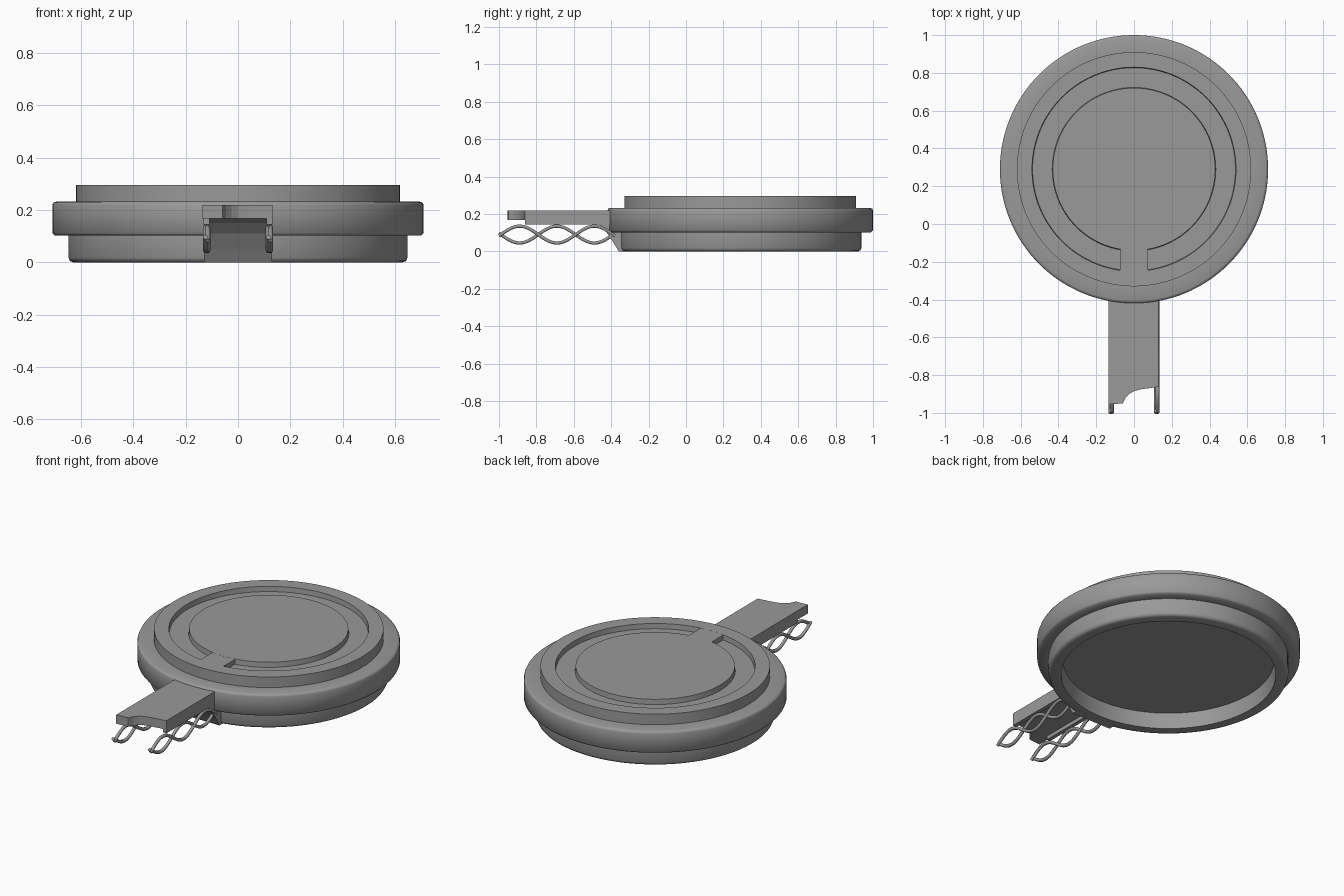
import bpy, bmesh, math
from mathutils import Matrix, Vector

cube = bpy.data.objects.get("Cube")
if cube:
    bpy.data.objects.remove(cube, do_unlink=True)

grey = bpy.data.materials.new("plain_grey")
grey.use_nodes = True
tone = (0.32, 0.32, 0.32, 1)
grey.diffuse_color = tone
grey.node_tree.nodes["Principled BSDF"].inputs["Base Color"].default_value = tone

CENTRE = Vector((0, 0.29, 0))


def finish(bm, name, smooth=False):
    bmesh.ops.recalc_face_normals(bm, faces=bm.faces)
    mesh = bpy.data.meshes.new(name)
    bm.to_mesh(mesh)
    bm.free()
    obj = bpy.data.objects.new(name, mesh)
    bpy.context.collection.objects.link(obj)
    mesh.materials.append(grey)
    if smooth:
        bpy.ops.object.select_all(action="DESELECT")
        obj.select_set(True)
        bpy.context.view_layer.objects.active = obj
        bpy.ops.object.shade_smooth_by_angle(angle=math.radians(50))
    return obj


def lathe(name, profile, steps=128):
    bm = bmesh.new()
    verts = [bm.verts.new(CENTRE + Vector((r, 0, z))) for r, z in profile]
    edges = [bm.edges.new(pair) for pair in zip(verts, verts[1:])]
    bmesh.ops.spin(bm, geom=verts + edges, cent=CENTRE, axis=(0, 0, 1),
                   angle=math.tau, steps=steps)
    bmesh.ops.remove_doubles(bm, verts=bm.verts, dist=0.0005)
    return finish(bm, name, True)


def prism(name, points, shift):
    bm = bmesh.new()
    face = bm.faces.new([bm.verts.new(p) for p in points])
    new = bmesh.ops.extrude_face_region(bm, geom=[face])["geom"]
    bmesh.ops.translate(bm, vec=shift,
                        verts=[v for v in new if isinstance(v, bmesh.types.BMVert)])
    return finish(bm, name)


def box(name, low, high):
    low, high = Vector(low), Vector(high)
    bm = bmesh.new()
    bmesh.ops.create_cube(bm, size=1, matrix=Matrix.Translation((low + high) / 2)
                          @ Matrix.Diagonal((*(high - low), 1)))
    return finish(bm, name)


# Round stepped body: recessed base, wide band, top rim and ring groove
lathe("round_body", [
    (0, 0.09), (0.57, 0.09), (0.58, 0), (0.63, 0), (0.642, 0.005), (0.648, 0.018),
    (0.648, 0.102), (0.70, 0.102), (0.71, 0.112), (0.71, 0.218), (0.706, 0.228),
    (0.695, 0.232), (0.62, 0.232), (0.62, 0.295), (0.54, 0.295), (0.537, 0.265),
    (0.433, 0.265), (0.43, 0.295), (0, 0.295)])

# Bridge crossing the ring groove
box("groove_bridge", (-0.075, -0.255, 0.255), (0.075, -0.13, 0.2945))

# Arm with a broken front end
outline = [(0.131, -0.35), (-0.135, -0.35), (-0.135, -0.955), (-0.06, -0.95),
           (-0.045, -0.92), (-0.025, -0.9), (0, -0.885), (0.04, -0.875), (0.131, -0.862)]
prism("arm_deck", [(x, y, 0.167) for x, y in outline], (0, 0, 0.053))

# Curved neck below the arm
neck = [(-0.52, 0.168), (-0.47, 0.15), (-0.43, 0.11), (-0.39, 0.05),
        (-0.36, 0), (-0.32, 0), (-0.32, 0.168)]
prism("arm_neck", [(-0.13, y, z) for y, z in neck], (0.26, 0, 0))

# Side flanges and the crossed wavy wires beneath them
for side, label in ((1, "left"), (-1, "right")):
    inner, outer = sorted((side * 0.108, side * 0.131))
    box(label + "_flange", (inner, -0.862, 0.145), (outer, -0.38, 0.168))
    for sign, level in ((1, "upper"), (-1, "lower")):
        curve = bpy.data.curves.new(label + "_" + level + "_wire", "CURVE")
        curve.dimensions = "3D"
        curve.bevel_depth = 0.01
        curve.bevel_resolution = 1
        curve.use_fill_caps = True
        count = 49
        spline = curve.splines.new("POLY")
        spline.points.add(count - 1)
        for i, point in enumerate(spline.points):
            t = i / (count - 1)
            y = -1 + 0.62 * t
            wave = math.sin(math.pi * (y + 0.99) / 0.2)
            point.co = (side * 0.12 + sign * 0.004, y, 0.09 + sign * 0.045 * wave, 1)
        wire = bpy.data.objects.new(curve.name, curve)
        bpy.context.collection.objects.link(wire)
        curve.materials.append(grey)
